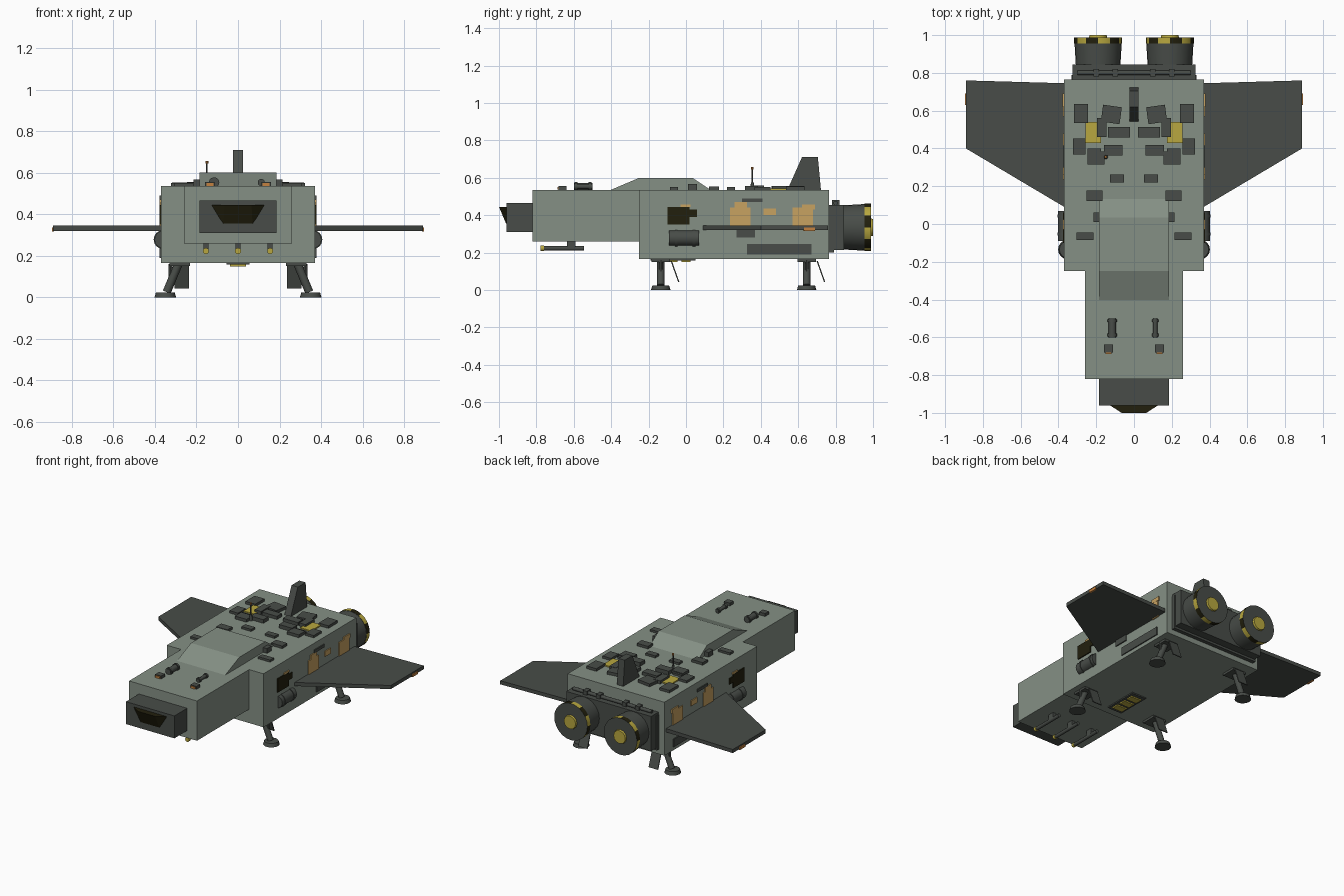
import bpy, bmesh, math
from mathutils import Vector, Matrix

if "Cube" in bpy.data.objects:
    bpy.data.objects.remove(bpy.data.objects["Cube"])


def material(name, rgb):
    m = bpy.data.materials.new(name)
    m.diffuse_color = (*rgb, 1)
    m.use_nodes = True
    m.node_tree.nodes["Principled BSDF"].inputs["Base Color"].default_value = m.diffuse_color
    return m


HULL = material("hull grey green", (0.235, 0.28, 0.235))
DARK = material("dark grey", (0.065, 0.073, 0.065))
BLACK = material("black glass", (0.016, 0.014, 0.004))
YELLOW = material("yellow", (0.48, 0.39, 0.05))
TAN = material("tan panel", (0.57, 0.36, 0.12))
ORANGE = material("orange light", (0.55, 0.22, 0.05))


def finish(name, bm, mats, mirror=False, smooth=False):
    bmesh.ops.recalc_face_normals(bm, faces=bm.faces)
    me = bpy.data.meshes.new(name)
    bm.to_mesh(me)
    bm.free()
    ob = bpy.data.objects.new(name, me)
    bpy.context.collection.objects.link(ob)
    for m in mats if isinstance(mats, list) else [mats]:
        me.materials.append(m)
    if mirror:
        ob.modifiers.new("mirror", 'MIRROR')
    if smooth:
        bpy.context.view_layer.objects.active = ob
        ob.select_set(True)
        bpy.ops.object.shade_smooth_by_angle(angle=math.radians(35))
        ob.select_set(False)
    return ob


def box(name, x, y, z, mat, mirror=False, turn=0):
    bm = bmesh.new()
    c = Vector(((x[0] + x[1]) / 2, (y[0] + y[1]) / 2, (z[0] + z[1]) / 2))
    mtx = (Matrix.Translation(c) @ Matrix.Rotation(math.radians(turn), 4, 'Z')
           @ Matrix.Diagonal((x[1] - x[0], y[1] - y[0], z[1] - z[0], 1)))
    bmesh.ops.create_cube(bm, size=1, matrix=mtx)
    return finish(name, bm, mat, mirror)


def prism(name, points, axis, lo, hi, mat, mirror=False):
    """Extrude a 2D outline along x (points are y,z) or z (points are x,y)."""
    bm = bmesh.new()
    put = (lambda p, t: (t, *p)) if axis == 'x' else (lambda p, t: (*p, t))
    a, b = ([bm.verts.new(put(p, t)) for p in points] for t in (lo, hi))
    bm.faces.new(a)
    bm.faces.new(b)
    for i in range(len(points)):
        j = (i + 1) % len(points)
        bm.faces.new((a[i], a[j], b[j], b[i]))
    return finish(name, bm, mat, mirror)


def rod(name, start, end, r1, r2, mat, mirror=False, segs=12):
    bm = bmesh.new()
    a, b = Vector(start), Vector(end)
    d = b - a
    mtx = Matrix.Translation((a + b) / 2) @ d.to_track_quat('Z', 'Y').to_matrix().to_4x4()
    bmesh.ops.create_cone(bm, cap_ends=True, segments=segs, radius1=r1, radius2=r2,
                          depth=d.length, matrix=mtx)
    return finish(name, bm, mat, mirror, smooth=segs > 8)


# Fuselage
box("main_hull", (-.37, .37), (-.25, .765), (.165, .535), HULL)
box("forward_hull", (-.26, .26), (-.82, -.25), (.26, .535), HULL)
box("nose_block", (-.185, .185), (-.96, -.82), (.31, .465), DARK)
prism("dorsal_canopy", [(-.415, .53), (-.25, .6), (.035, .6), (.14, .53)], 'x', -.185, .185, HULL)

# Wedge cockpit window
bm = bmesh.new()
for v in [(-.135, -.955, .445), (.135, -.955, .445), (.065, -1, .445), (-.065, -1, .445),
          (-.07, -.962, .355), (.07, -.962, .355), (.07, -.95, .355), (-.07, -.95, .355)]:
    bm.verts.new(v)
bmesh.ops.convex_hull(bm, input=bm.verts[:])
finish("cockpit_window", bm, BLACK)

# Wings and tail fin
prism("wing", [(.36, .085), (.89, .4), (.89, .76), (.36, .745)], 'z', .32, .345, DARK, True)
box("wing_tip_light", (.885, .896), (.63, .69), (.316, .335), ORANGE, True)
prism("tail_fin", [(.54, .53), (.62, .71), (.705, .71), (.722, .53)], 'x', -.024, .024, DARK)

# Engine mount and engines
box("engine_mount", (-.325, .325), (.765, .845), (.215, .455), DARK)
box("engine_mount_lip", (-.33, .33), (.765, .79), (.2, .44), DARK)
rod("mount_pipe", (-.3, .8, .465), (.3, .8, .465), .012, .012, DARK)
for px in (.1, .2):
    box("pipe_clamp", (px - .015, px + .015), (.78, .82), (.45, .482), DARK, True)
EX, EZ = .19, .335
rod("engine_barrel", (EX, .84, EZ), (EX, .96, EZ), .118, .125, DARK, True, 24)
ring = rod("engine_striped_ring", (EX, .955, EZ), (EX, .988, EZ), .127, .127,
           [DARK, BLACK, YELLOW], True, 24)
for f in ring.data.polygons:
    if abs(f.normal.y) < .5:
        a = math.atan2(f.center.z - EZ, f.center.x - EX)
        f.material_index = 1 + int((a + math.pi) / (math.pi / 6)) % 2
rod("engine_hub", (EX, .98, EZ), (EX, 1, EZ), .05, .045, YELLOW, True, 12)

# Landing gear
for y in (-.135, .645):
    box("gear_plate", (.23, .33), (y - .05, y + .05), (.15, .17), DARK, True)
    rod("gear_leg", (.285, y, .165), (.343, y, .025), .02, .02, DARK, True)
    rod("gear_brace", (.325, y, .16), (.325, y, .06), .009, .009, DARK, True, 8)
    rod("gear_foot", (.35, y, 0), (.35, y, .024), .052, .045, DARK, True, 16)
    prism("gear_door", [(y + .053, .155), (y + .06, .155), (y + .1, .042), (y + .093, .042)],
          'x', .235, .305, DARK, True)

# Belly lamps
box("belly_lamp_frame", (-.055, .055), (-.19, .05), (.157, .17), DARK)
for y in (-.14, -.07, 0):
    box("belly_lamp", (-.038, .038), (y - .024, y + .024), (.149, .16), YELLOW)

# Guns under the nose
for i in (-1, 0, 1):
    x = i * .155
    rod("gun_barrel", (x, -.765, .223), (x, -.545, .223), .012, .012, DARK)
    rod("gun_tip", (x, -.778, .223), (x, -.76, .223), .015, .015, YELLOW)
    box("gun_mount", (x - .012, x + .012), (-.635, -.59), (.225, .265), DARK)

# Side fittings: y range, z range, depth, colour
for name, y, z, d, mat in [
        ("side_hatch", (-.1, .02), (.35, .445), .007, BLACK),
        ("side_hatch_latch", (.015, .06), (.39, .43), .007, BLACK),
        ("hatch_trim", (-.03, .025), (.445, .457), .006, TAN),
        ("side_vent", (.325, .67), (.19, .245), .007, DARK),
        ("under_wing_box", (.27, .37), (.28, .322), .008, DARK),
        ("tan_panel_front", (.235, .345), (.345, .44), .007, TAN),
        ("tan_panel_front_top", (.26, .325), (.44, .47), .007, TAN),
        ("tan_panel_middle", (.415, .48), (.4, .437), .007, TAN),
        ("tan_panel_rear", (.57, .68), (.345, .44), .007, TAN),
        ("tan_panel_rear_top", (.62, .69), (.43, .457), .008, TAN),
        ("tan_panel_rear_low", (.625, .685), (.315, .33), .009, TAN),
        ("side_strip", (.3, .41), (.47, .49), .007, DARK)]:
    box(name, (.365, .37 + d), y, z, mat, True)
rod("side_tank", (.36, -.09, .278), (.36, .07, .278), .042, .042, DARK, True, 16)
for y in (-.06, .035):
    rod("tank_band", (.36, y, .278), (.36, y + .015, .278), .046, .046, DARK, True, 16)

# Roof equipment: centre x, centre y, width, length, height, turn
for cx, cy, w, l, h, t in [
        (.28, .585, .075, .1, .018, 0), (.12, .58, .1, .09, .02, 8), (.08, .485, .115, .055, .022, 0),
        (.17, .51, .05, .1, .022, 0), (.29, .41, .065, .085, .016, 0), (.11, .39, .1, .055, .025, 0),
        (.21, .385, .07, .03, .014, 0), (.2, .35, .09, .07, .02, 0), (.09, .24, .075, .042, .015, 0),
        (.21, .15, .085, .055, .018, 0), (.19, .035, .05, .05, .033, 0), (.26, -.065, .09, .042, .015, 0),
        (.135, -.66, .046, .042, .02, 0)]:
    box("roof_box", (cx - w / 2, cx + w / 2), (cy - l / 2, cy + l / 2), (.53, .535 + h), DARK, True, t)
box("roof_yellow_panel", (.175, .258), (.43, .54), (.53, .543), YELLOW, True)
box("nose_sensor_light", (.118, .152), (-.688, -.68), (.537, .55), ORANGE, True)

# Nose canisters
for x, r in ((-.115, .02), (.112, .012)):
    rod("canister", (x, -.6, .553), (x, -.5, .553), r, r, DARK)
    for y in (-.595, -.52):
        rod("canister_band", (x, y, .553), (x, y + .015, .553), r + .005, r + .005, DARK)

# Antenna
rod("antenna_base", (-.15, .355, .53), (-.15, .355, .575), .012, .008, DARK)
rod("antenna_mast", (-.15, .355, .53), (-.15, .355, .648), .004, .004, DARK, segs=8)
rod("antenna_light", (-.15, .355, .645), (-.15, .355, .657), .007, .007, ORANGE, segs=8)
